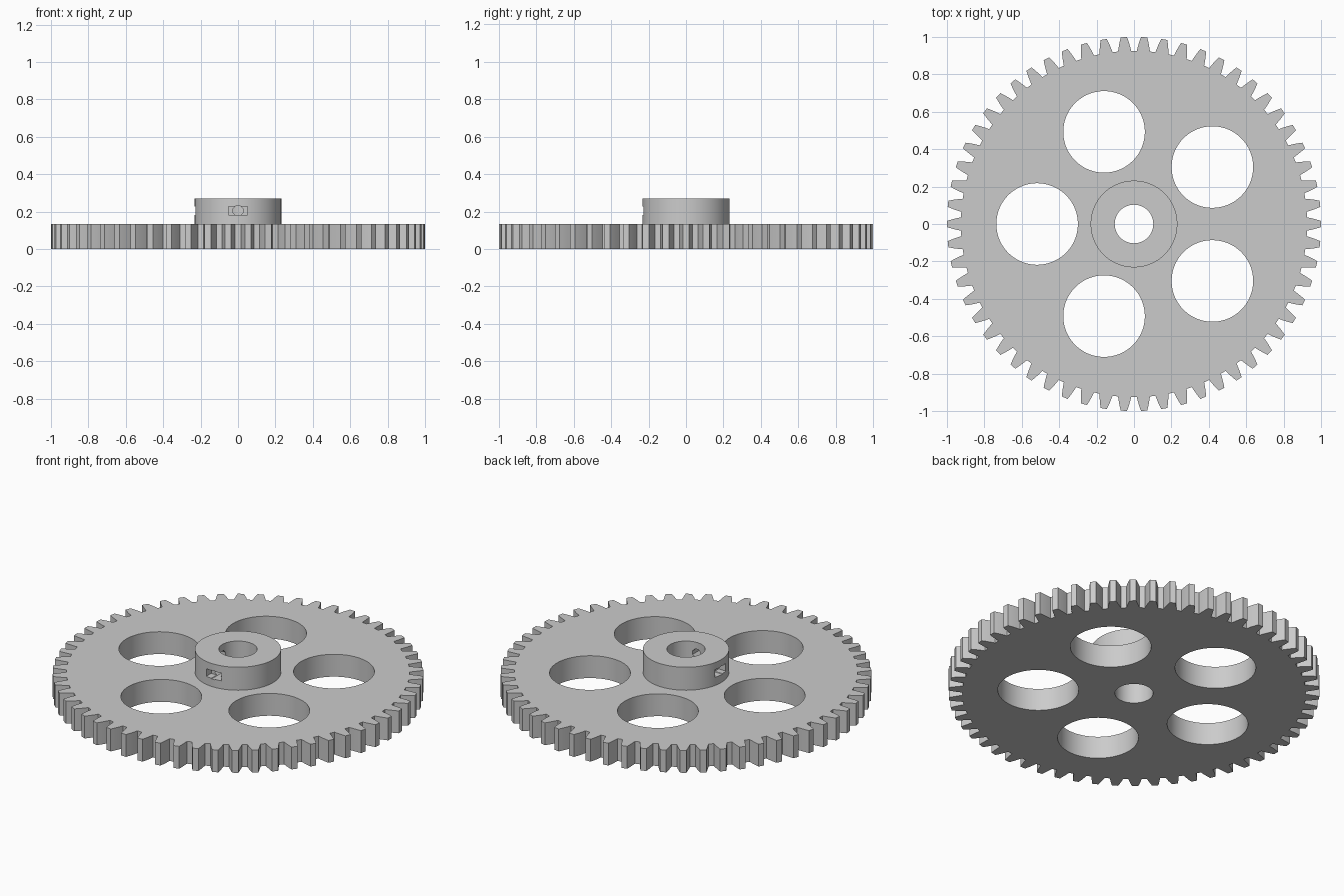
import bpy, bmesh
from math import pi, sin, cos, tan, radians
from mathutils import Matrix

if "Cube" in bpy.data.objects:
    bpy.data.objects.remove(bpy.data.objects["Cube"])

TEETH = 58
MODULE = 2 / (TEETH + 2)
DISC_TOP, HUB_TOP = 0.133, 0.27
HUB_R, BORE_R = 0.232, 0.103
HOLE_R, HOLE_RING = 0.218, 0.518
SCREW_Z = 0.204

gray = bpy.data.materials.new("plain_gray")
gray.use_nodes = True
gray.diffuse_color = (0.6, 0.6, 0.6, 1)
gray.node_tree.nodes["Principled BSDF"].inputs["Base Color"].default_value = (0.6, 0.6, 0.6, 1)


def prism(name, outline, z0, z1):
    """Solid made by extruding a closed outline upwards."""
    bm = bmesh.new()
    base = bm.faces.new([bm.verts.new((x, y, z0)) for x, y in outline])
    top = bmesh.ops.extrude_face_region(bm, geom=[base])["geom"]
    verts = [v for v in top if isinstance(v, bmesh.types.BMVert)]
    bmesh.ops.translate(bm, verts=verts, vec=(0, 0, z1 - z0))
    bmesh.ops.recalc_face_normals(bm, faces=bm.faces)
    mesh = bpy.data.meshes.new(name)
    bm.to_mesh(mesh)
    bm.free()
    mesh.materials.append(gray)
    obj = bpy.data.objects.new(name, mesh)
    bpy.context.collection.objects.link(obj)
    return obj


def circle(radius, sides=96, x=0, y=0):
    return [(x + radius * cos(2 * pi * (i + 0.5) / sides),
             y + radius * sin(2 * pi * (i + 0.5) / sides)) for i in range(sides)]


def cut(target, cutter):
    """Subtract the cutter from the target and remove it."""
    mod = target.modifiers.new("cut", 'BOOLEAN')
    mod.operation, mod.solver, mod.object = 'DIFFERENCE', 'EXACT', cutter
    bpy.ops.object.select_all(action='DESELECT')
    bpy.context.view_layer.objects.active = target
    target.select_set(True)
    bpy.ops.object.modifier_apply(modifier=mod.name)
    bpy.data.objects.remove(cutter)


def gear_outline():
    """Tooth flanks at a 14.5 degree pressure angle, slightly bowed."""
    pitch_r = MODULE * TEETH / 2
    flank = []
    for depth in (-1.25, -0.6, 0, 0.5, 1):
        half = pi / 4 - depth * tan(radians(14.5)) - 0.03 * depth * depth
        flank.append((pitch_r + depth * MODULE, half * MODULE))
    tooth = [(r, -h) for r, h in flank] + [(r, h) for r, h in reversed(flank)]
    points = []
    for i in range(TEETH):
        a = 2 * pi * i / TEETH
        points += [(x * cos(a) - y * sin(a), x * sin(a) + y * cos(a)) for x, y in tooth]
    return points


# Toothed disc with a bore and five lightening holes
disc = prism("gear_disc", gear_outline(), 0, DISC_TOP)
cut(disc, prism("bore_cutter", circle(BORE_R), -0.1, 0.4))
for i in range(5):
    a = 2 * pi * i / 5 + pi / 5
    hole = circle(HOLE_R, 96, HOLE_RING * cos(a), HOLE_RING * sin(a))
    cut(disc, prism("hole_cutter", hole, -0.1, 0.4))

# Hub with the same bore
hub = prism("hub", circle(HUB_R), DISC_TOP, HUB_TOP)
cut(hub, prism("bore_cutter", circle(BORE_R), 0, 0.4))

# Set screw holes with rectangular pockets, on the front and right sides
slot = [(-0.05, -0.023), (0.05, -0.023), (0.05, 0.023), (-0.05, 0.023)]
for turn in (0, -pi / 2):
    place = (Matrix.Rotation(turn, 4, 'Z') @ Matrix.Translation((0, 0, SCREW_Z))
             @ Matrix.Rotation(pi / 2, 4, 'X'))
    for outline, inner in ((slot, 0.18), (circle(0.028, 8), 0.06)):
        cutter = prism("screw_cutter", outline, inner, 0.3)
        cutter.data.transform(place)
        cut(hub, cutter)

# Smooth round walls, crisp edges
for obj in (disc, hub):
    bpy.ops.object.select_all(action='DESELECT')
    bpy.context.view_layer.objects.active = obj
    obj.select_set(True)
    bpy.ops.object.shade_smooth_by_angle(angle=radians(20))
